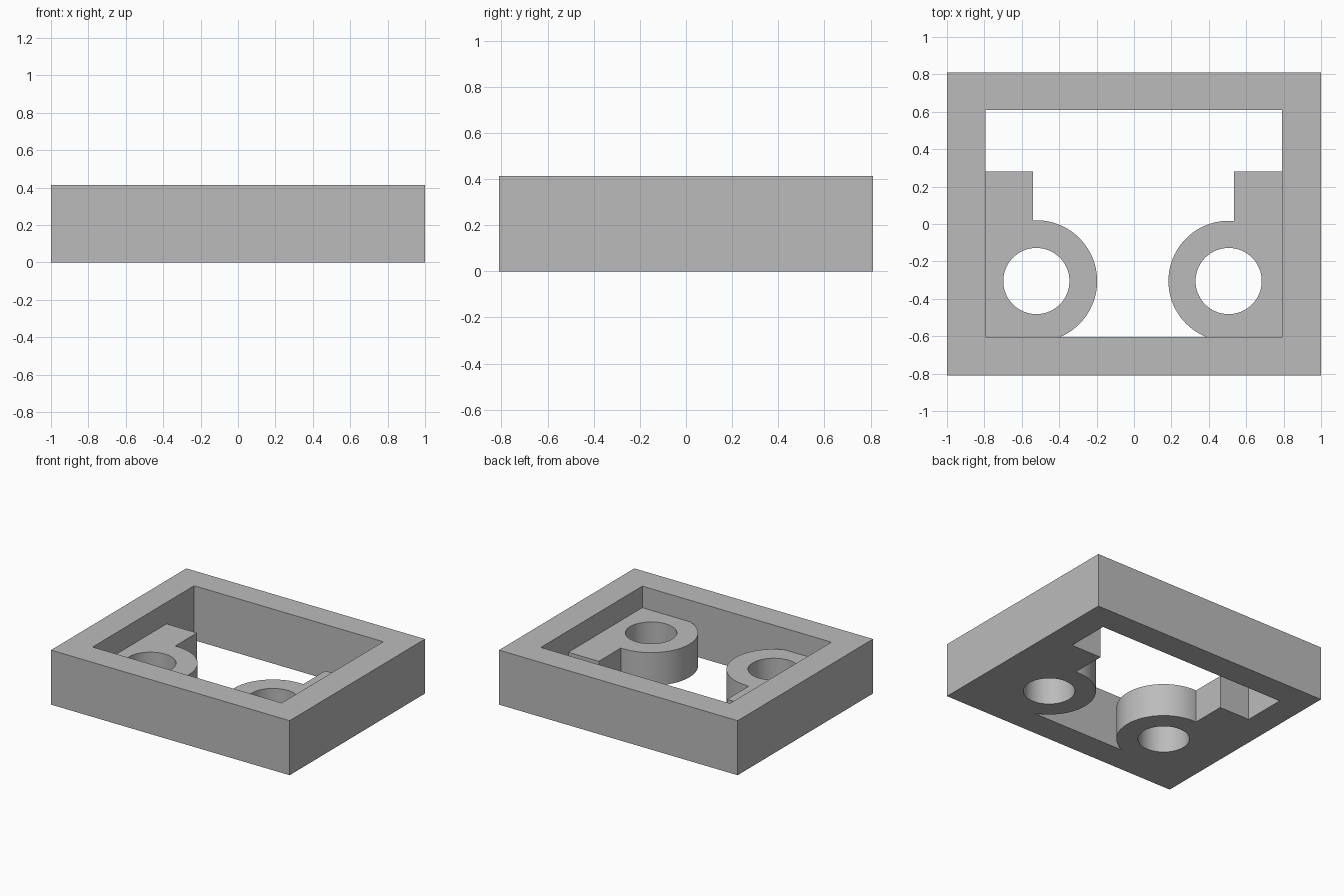
import bpy
import math

cube = bpy.data.objects.get("Cube")
if cube:
    bpy.data.objects.remove(cube, do_unlink=True)

# Single plain grey finish
GREY = (0.5, 0.5, 0.5, 1.0)
grey = bpy.data.materials.new("plain grey")
grey.use_nodes = True
grey.diffuse_color = GREY
grey.node_tree.nodes["Principled BSDF"].inputs["Base Color"].default_value = GREY


def rectangle(x0, y0, x1, y1):
    return [(x0, y0), (x1, y0), (x1, y1), (x0, y1)]


def arc(cx, cy, radius, start, end, steps):
    angles = [start + (end - start) * i / steps for i in range(steps + 1)]
    return [(cx + radius * math.cos(a), cy + radius * math.sin(a)) for a in angles]


def plate(name, loops, height):
    """Extrude closed outlines from the ground; inner loops become holes."""
    curve = bpy.data.curves.new(name, "CURVE")
    curve.dimensions = "2D"
    curve.fill_mode = "BOTH"
    curve.extrude = height / 2
    for loop in loops:
        spline = curve.splines.new("POLY")
        spline.points.add(len(loop) - 1)
        for point, (x, y) in zip(spline.points, loop):
            point.co = (x, y, 0, 1)
        spline.use_cyclic_u = True
    obj = bpy.data.objects.new(name, curve)
    bpy.context.collection.objects.link(obj)
    bpy.ops.object.select_all(action="DESELECT")
    obj.select_set(True)
    bpy.context.view_layer.objects.active = obj
    bpy.ops.object.convert(target="MESH")
    obj = bpy.context.object
    obj.name = name
    for v in obj.data.vertices:
        v.co.z += height / 2
    # Weld the caps to the walls, then smooth only the round surfaces
    bpy.ops.object.mode_set(mode="EDIT")
    bpy.ops.mesh.select_all(action="SELECT")
    bpy.ops.mesh.remove_doubles(threshold=0.0001)
    bpy.ops.mesh.normals_make_consistent(inside=False)
    bpy.ops.object.mode_set(mode="OBJECT")
    bpy.ops.object.shade_smooth_by_angle(angle=math.radians(30))
    obj.data.materials.clear()
    obj.data.materials.append(grey)
    return obj


# Rectangular outer frame
LEFT, RIGHT, FRONT, BACK = -0.795, 0.79, -0.605, 0.61
plate("outer_frame", [rectangle(-1, -0.81, 1, 0.81),
                      rectangle(LEFT, FRONT, RIGHT, BACK)], 0.413)


def boss(name, side, wall, cx, shoulder, radius):
    """Bored round boss with a square shoulder, joined to the side wall."""
    cy, hole = -0.305, 0.177
    start = math.asin((FRONT - cy) / radius)
    end = math.acos((cx - shoulder) / radius)
    outline = [(-wall, FRONT)] + arc(-cx, cy, radius, start, end, 40)
    outline += [(-shoulder, 0.28), (-wall, 0.28)]
    bore = arc(-cx, cy, hole, 0, 2 * math.pi, 64)[:-1]
    loops = [[(side * x, y) for x, y in loop] for loop in (outline, bore)]
    plate(name, loops, 0.25)


boss("right_boss", 1, -LEFT, 0.522, 0.54, 0.325)
boss("left_boss", -1, RIGHT, 0.506, 0.535, 0.322)
